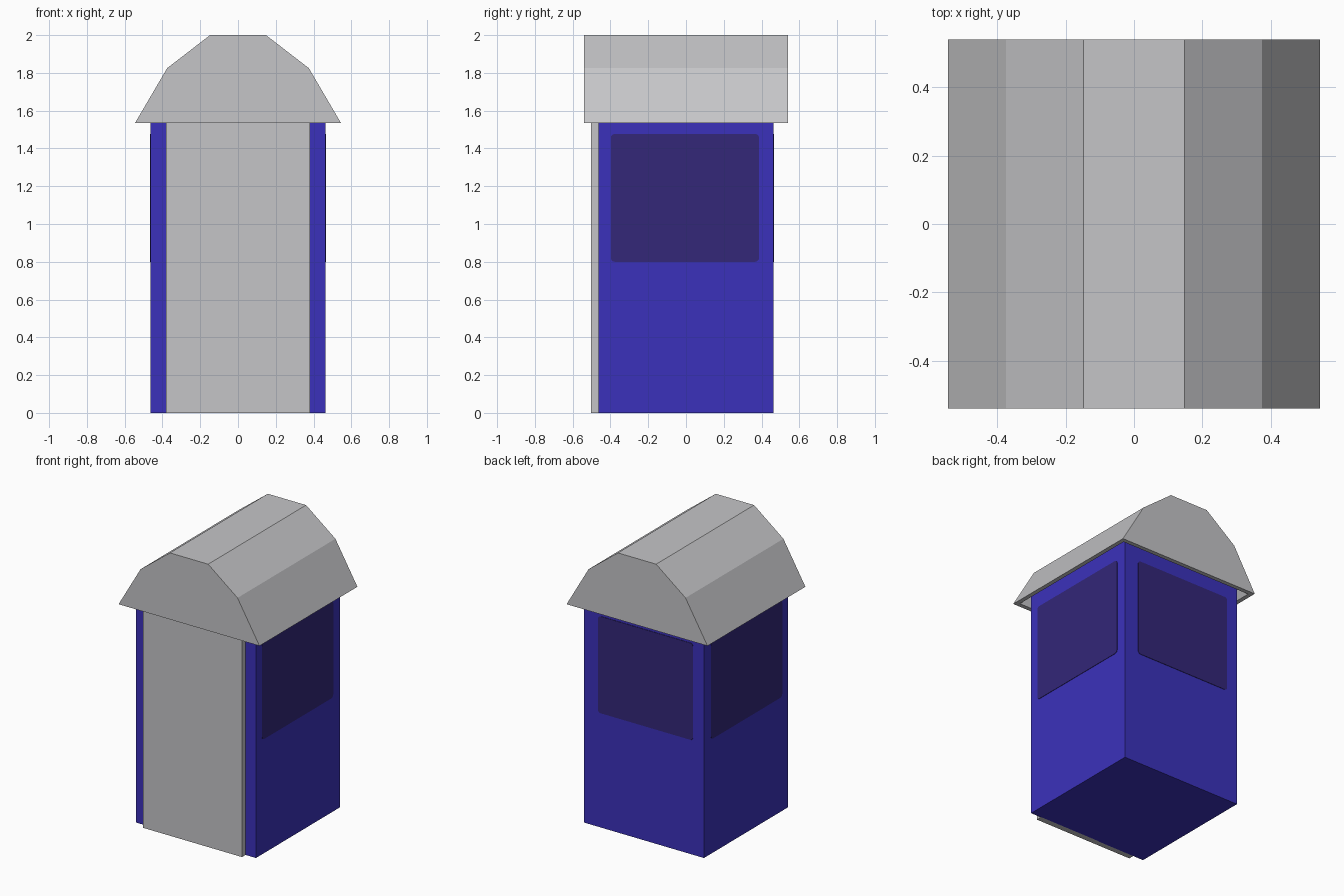
import bpy, bmesh
from mathutils import Vector

if "Cube" in bpy.data.objects:
    bpy.data.objects.remove(bpy.data.objects["Cube"])


def material(name, r, g, b):
    m = bpy.data.materials.new(name)
    m.diffuse_color = (r, g, b, 1)
    m.use_nodes = True
    m.node_tree.nodes["Principled BSDF"].inputs["Base Color"].default_value = m.diffuse_color
    return m


BLUE = material("blue_wall", 0.044, 0.031, 0.50)
GLASS = material("dark_window", 0.033, 0.020, 0.19)
GREY = material("light_grey", 0.56, 0.56, 0.575)


def finish(bm, name, mat):
    bmesh.ops.recalc_face_normals(bm, faces=bm.faces[:])
    me = bpy.data.meshes.new(name)
    bm.to_mesh(me)
    bm.free()
    me.materials.append(mat)
    ob = bpy.data.objects.new(name, me)
    bpy.context.collection.objects.link(ob)
    return ob


def box(name, lo, hi, mat, round_axis=None, radius=0.02):
    lo, hi = Vector(lo), Vector(hi)
    bm = bmesh.new()
    bmesh.ops.create_cube(bm, size=1)
    for v in bm.verts:
        v.co = (lo + hi) / 2 + v.co * (hi - lo)
    if round_axis is not None:
        edges = [e for e in bm.edges
                 if abs((e.verts[0].co - e.verts[1].co).normalized()[round_axis]) > 0.9]
        bmesh.ops.bevel(bm, geom=edges, offset=radius, segments=3,
                        profile=0.5, affect='EDGES')
    return finish(bm, name, mat)


# Booth walls and the door slab; both run up inside the hollow roof
box("booth_body", (-0.463, -0.463, 0), (0.463, 0.463, 1.6), BLUE)
box("front_door", (-0.382, -0.502, 0), (0.382, -0.46, 1.6), GREY)

# Window plates on the two sides and the back
for side, label in ((1, "right"), (-1, "left")):
    xs = sorted((side * 0.46, side * 0.466))
    box(label + "_window", (xs[0], -0.398, 0.80), (xs[1], 0.387, 1.477), GLASS, 0)
box("back_window", (-0.38, 0.46, 0.80), (0.355, 0.466, 1.477), GLASS, 1)

# Hollow gambrel roof: outer and inner shells joined by a rim at the eaves
half_outer = [(0.545, 1.535), (0.375, 1.825), (0.148, 2.0)]
half_inner = [(0.515, 1.535), (0.355, 1.80), (0.14, 1.97)]
bm = bmesh.new()
rims = []
for half, depth in ((half_outer, 0.541), (half_inner, 0.511)):
    profile = [(-x, z) for x, z in half] + half[::-1]
    front = [bm.verts.new((x, -depth, z)) for x, z in profile]
    back = [bm.verts.new((x, depth, z)) for x, z in profile]
    bm.faces.new(front)
    bm.faces.new(back[::-1])
    for i in range(len(profile) - 1):
        bm.faces.new((front[i], back[i], back[i + 1], front[i + 1]))
    rims.append((front[0], front[-1], back[-1], back[0]))
outer, inner = rims
for i in range(4):
    j = (i + 1) % 4
    bm.faces.new((outer[i], outer[j], inner[j], inner[i]))
finish(bm, "gambrel_roof", GREY)
